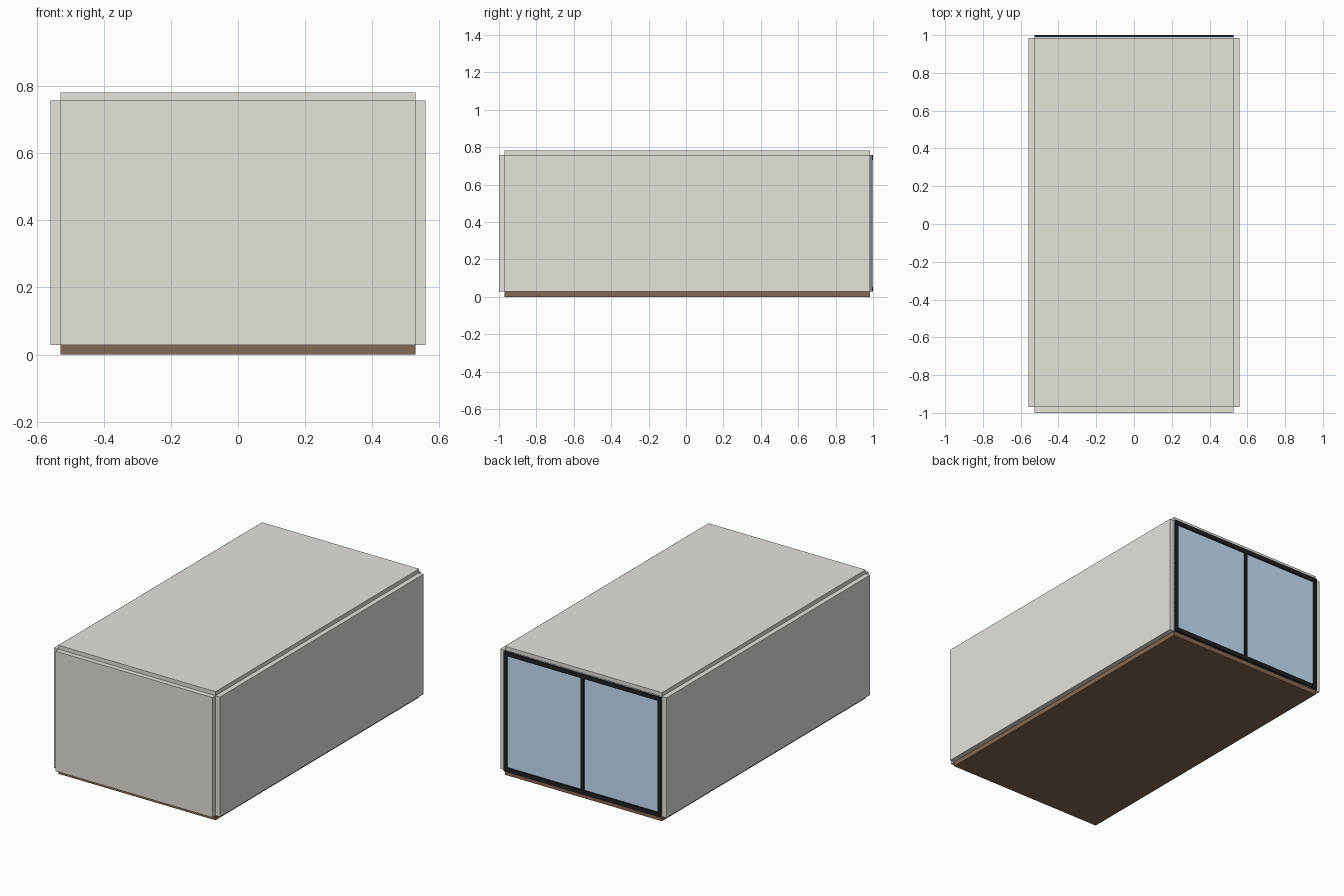
import bpy

if "Cube" in bpy.data.objects:
    bpy.data.objects.remove(bpy.data.objects["Cube"])

W = 0.528                 # inner half width
Y0, Y1 = -0.97, 0.985     # inner depth range
Z0, Z1 = 0.028, 0.757     # wall bottom and top
T = 0.03                  # panel thickness


def material(name, rgb):
    m = bpy.data.materials.new(name)
    m.diffuse_color = (*rgb, 1.0)
    m.use_nodes = True
    m.node_tree.nodes["Principled BSDF"].inputs["Base Color"].default_value = m.diffuse_color
    return m


plaster = material("plaster", (0.80, 0.77, 0.72))
wood = material("wood", (0.24, 0.14, 0.085))
black = material("black_metal", (0.015, 0.015, 0.017))
blue = material("glass", (0.58, 0.76, 0.95))


def box(name, x, y, z, mat):
    """Box from (min, max) ranges on each axis."""
    ranges = (x, y, z)
    bpy.ops.mesh.primitive_cube_add(size=1, location=[(a + b) / 2 for a, b in ranges])
    ob = bpy.context.object
    ob.name = name
    ob.scale = [b - a for a, b in ranges]
    bpy.ops.object.transform_apply(location=False, rotation=False, scale=True)
    ob.data.materials.append(mat)
    return ob


# Floor and ceiling slabs
box("floor", (-W, W), (Y0, Y1), (0, Z0), wood)
box("ceiling", (-W, W), (Y0, Y1), (Z1, 0.781), plaster)

# Walls: the panels meet only at their inner corners
box("front_wall", (-W, W), (-1.0, Y0), (Z0, Z1), plaster)
box("left_wall", (-W - T, -W), (Y0, Y1), (Z0, Z1), plaster)
box("right_wall", (W, W + T), (Y0, Y1), (Z0, Z1), plaster)

# Rear window: glass behind a frame with a centre mullion
B = 0.025
box("window_glass", (-W, W), (0.986, 0.991), (Z0, Z1), blue)
box("window_bottom_rail", (-W, W), (Y1, 1.0), (Z0, Z0 + B), black)
box("window_top_rail", (-W, W), (Y1, 1.0), (Z1 - B, Z1), black)
for name, x, w in (("left_stile", -W + 0.011, 0.022),
                   ("right_stile", W - 0.011, 0.022),
                   ("mullion", 0, 0.02)):
    box("window_" + name, (x - w / 2, x + w / 2), (Y1, 0.998),
        (Z0 + B, Z1 - B), black)
